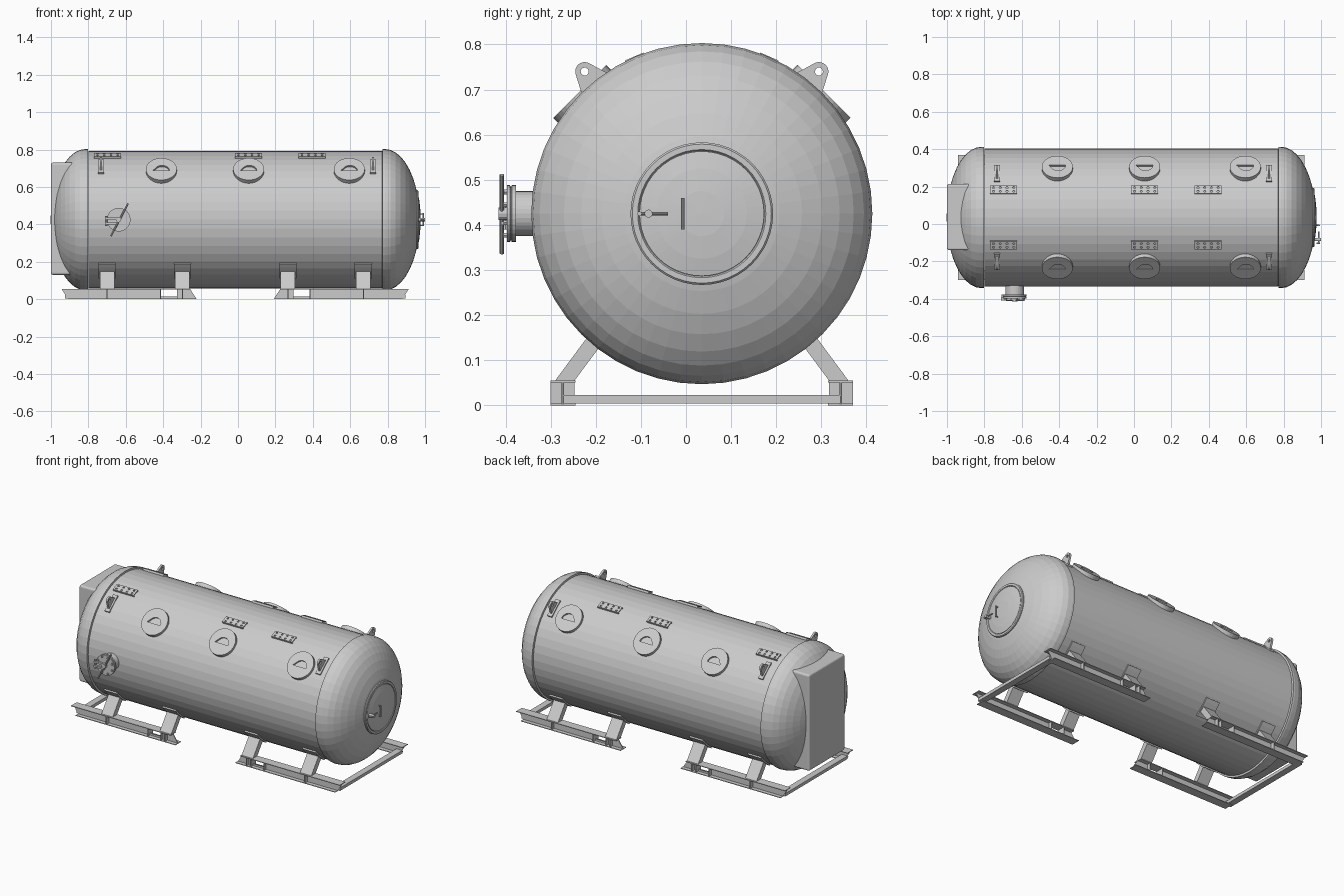
import bpy, bmesh
from math import sin, cos, pi, radians
from mathutils import Matrix, Vector

if "Cube" in bpy.data.objects:
    bpy.data.objects.remove(bpy.data.objects["Cube"])

CY, CZ, MX = 0.035, 0.425, -0.015      # tank axis and lengthwise middle


def finish(bm, name, mat=Matrix()):
    bmesh.ops.transform(bm, matrix=mat, verts=bm.verts)
    bmesh.ops.recalc_face_normals(bm, faces=bm.faces)
    me = bpy.data.meshes.new(name)
    bm.to_mesh(me)
    bm.free()
    ob = bpy.data.objects.new(name, me)
    bpy.context.collection.objects.link(ob)
    return ob


def box(name, lo, hi, mat=Matrix(), bevel=0):
    bm = bmesh.new()
    bmesh.ops.create_cube(bm, size=1)
    for v in bm.verts:
        v.co = Vector([(a + b) / 2 + c * (b - a) for a, b, c in zip(lo, hi, v.co)])
    if bevel:
        bmesh.ops.bevel(bm, geom=bm.edges[:], offset=bevel, segments=4, profile=0.5, affect='EDGES')
    return finish(bm, name, mat)


def lathe(name, prof, mat, n=32):
    """Spin (radius, height) points about local z."""
    bm = bmesh.new()
    vs = [bm.verts.new((r, 0, h)) for r, h in prof]
    es = [bm.edges.new(p) for p in zip(vs, vs[1:])]
    bmesh.ops.spin(bm, geom=vs + es, cent=(0, 0, 0), axis=(0, 0, 1), angle=2 * pi, steps=n)
    bmesh.ops.remove_doubles(bm, verts=bm.verts, dist=1e-5)
    return finish(bm, name, mat)


def plate(name, loops, z0, z1, mat=Matrix()):
    """Flat plate from an outline plus optional hole loops, extruded along local z."""
    bm = bmesh.new()
    for loop in loops:
        vs = [bm.verts.new((x, y, z0)) for x, y in loop]
        for i, v in enumerate(vs):
            bm.edges.new((v, vs[i - 1]))
    bmesh.ops.triangle_fill(bm, edges=bm.edges[:], use_beauty=True, normal=(0, 0, 1))
    ret = bmesh.ops.extrude_face_region(bm, geom=bm.faces[:], use_keep_orig=True)
    top = [g for g in ret['geom'] if isinstance(g, bmesh.types.BMVert)]
    bmesh.ops.translate(bm, vec=(0, 0, z1 - z0), verts=top)
    return finish(bm, name, mat)


def rod(name, a, b, r, n=10):
    a, b = Vector(a), Vector(b)
    d = b - a
    mat = Matrix.Translation(a) @ d.to_track_quat('Z', 'Y').to_matrix().to_4x4()
    return lathe(name, [(0, 0), (r, 0), (r, d.length), (0, d.length)], mat, n)


def circle(cx, cy, r, n=12, a0=0, a1=2 * pi, closed=True):
    m = n if closed else n - 1
    return [(cx + r * cos(a0 + (a1 - a0) * i / m), cy + r * sin(a0 + (a1 - a0) * i / m)) for i in range(n)]


def on_tank(x, deg, flip=False):
    """Frame on the tank axis whose z points outward; positive angles lean to the front."""
    m = Matrix.Translation((x, CY, CZ)) @ Matrix.Rotation(radians(deg), 4, 'X')
    return m @ Matrix.Diagonal((1, -1, 1, 1)) if flip else m


AXIS = Matrix.Translation((0, CY, CZ)) @ Matrix.Rotation(pi / 2, 4, 'Y')
YZX = Matrix(((0, 0, 1, 0), (1, 0, 0, 0), (0, 1, 0, 0), (0, 0, 0, 1)))   # plate in the y-z plane
XZ = Matrix(((1, 0, 0, 0), (0, 0, 1, 0), (0, 1, 0, 0), (0, 0, 0, 1)))    # plate in the x-z plane

# Tank shell and dished ends with overlapping rims
lathe("tank_shell", [(0.368, -0.80), (0.368, 0.77)], AXIS, 48)
for s, name in ((1, "right_dome"), (-1, "left_dome")):
    base = MX + s * 0.80
    prof = [(0.366, base - s * 0.014), (0.378, base - s * 0.012)]
    prof += [(0.378 * cos(i * pi / 20), base + s * 0.187 * sin(i * pi / 20)) for i in range(10)]
    lathe(name, prof + [(0, base + s * 0.187)], AXIS, 48)

# Equipment housing on the left end
box("end_housing", (-1.0, -0.14, 0.13), (-0.84, 0.215, 0.73), bevel=0.012)

# Round door on the right dome with grab bar and latch lever
lathe("door_ring", [(0.158, 0.92), (0.158, 0.960), (0.154, 0.964), (0.142, 0.964), (0.139, 0.960), (0.139, 0.93)], AXIS, 48)
lathe("door_panel", [(0.139, 0.93), (0.138, 0.963), (0.10, 0.970), (0.05, 0.975), (0, 0.976)], AXIS, 48)
rod("door_grab_bar", (0.99, -0.007, 0.39), (0.99, -0.007, 0.46), 0.004)
for z in (0.394, 0.456):
    rod("door_grab_post", (0.96, -0.007, z), (0.99, -0.007, z), 0.003)
rod("latch_pivot", (0.95, -0.083, 0.425), (1.0, -0.083, 0.425), 0.009, 12)
rod("latch_lever", (0.988, -0.105, 0.425), (0.988, -0.04, 0.425), 0.004)
rod("latch_tip", (0.975, -0.103, 0.425), (0.995, -0.103, 0.425), 0.005)

for s, deg in ((1, 1), (-1, -1)):
    flip = s < 0
    side = "front" if s > 0 else "back"

    # Shoulder ports: round pad with a D-shaped opening
    d_hole = [(-0.046, -0.012)] + circle(0.004, -0.012, 0.040, 9, 0.85 * pi, 0, False)
    for x in (-0.41, 0.057, 0.595):
        f = on_tank(x, 45 * s, flip)
        lathe(side + "_port_base", [(0.083, 0.345), (0.083, 0.3725), (0, 0.3725)], f, 32)
        plate(side + "_port_cover", [circle(0, 0, 0.083, 32), d_hole], 0.3722, 0.383, f)

    # Perforated tread plates near the top
    holes = [circle(-0.054 + 0.036 * i, yy, 0.006, 8) for i in range(4) for yy in (-0.011, 0.011)]
    for x in (-0.697, 0.057, 0.396):
        f = on_tank(x, 23.3 * s, flip)
        hx, hy = 0.072, 0.0225
        plate(side + "_tread", [[(-hx, -hy), (hx, -hy), (hx, hy), (-hx, hy)]] + holes, 0.374, 0.379, f)
        for e in (-1, 1):
            box(side + "_tread_edge", (-hx, e * 0.021 - 0.0015, 0.358), (hx, e * 0.021 + 0.0015, 0.379), f)

    # Lifting lugs on small backing pads
    for x in (-0.733, 0.722):
        f = on_tank(x, 39.5 * s, flip)
        box(side + "_lug_pad", (-0.016, -0.055, 0.355), (0.016, 0.055, 0.373), f)
        outline = [(-0.042, 0.36), (0.042, 0.36)] + circle(0, 0.408, 0.021, 11, 0.1 * pi, 0.9 * pi, False)
        plate(side + "_lifting_lug", [outline, circle(0, 0.408, 0.009, 10)], -0.006, 0.006, f @ YZX)

    # Skid runners, legs and saddle pads, mirrored lengthwise
    def Y(y):
        return y if s > 0 else 2 * CY - y
    for e in (1, -1):
        def X(x):
            return x if e > 0 else 2 * MX - x

        def span(name, x0, x1, y0, y1, z0, z1):
            xs, ys = sorted((X(x0), X(x1))), sorted((Y(y0), Y(y1)))
            box(name, (xs[0], ys[0], z0), (xs[1], ys[1], z1))
        span(side + "_runner_top", -0.942, -0.255, -0.30, -0.245, 0.051, 0.055)
        span(side + "_runner_bottom", -0.91, -0.222, -0.30, -0.245, 0, 0.004)
        ya, yb = sorted((Y(-0.276), Y(-0.270)))
        for web in ([(-0.91, 0.002), (-0.415, 0.002), (-0.415, 0.053), (-0.942, 0.053)],
                    [(-0.325, 0.002), (-0.222, 0.002), (-0.255, 0.053), (-0.325, 0.053)],
                    [(-0.415, 0.002), (-0.325, 0.002), (-0.325, 0.015), (-0.415, 0.015)]):
            plate(side + "_runner_web", [[(X(x), z) for x, z in web]], ya, yb, XZ)
        for px in (-0.415, -0.325):
            span(side + "_fork_pocket_wall", px - 0.002, px + 0.002, -0.298, -0.247, 0.002, 0.053)
        for lx in (-0.70, -0.297):
            span(side + "_stiffener", lx - 0.003, lx + 0.003, -0.30, -0.272, 0.002, 0.053)
            leg = [(-0.290, 0.055), (-0.247, 0.055), (-0.165, 0.165), (-0.190, 0.19)]
            c = X(lx)
            plate(side + "_leg", [[(Y(y), z) for y, z in leg]], c - 0.039, c + 0.039, YZX)
            arc = [(r, radians(a)) for r, a in
                   [(0.376, 33 + 3.6 * i) for i in range(6)] + [(0.36, 51 - 3.6 * i) for i in range(6)]]
            plate(side + "_saddle_pad", [[(Y(CY - r * sin(a)), CZ - r * cos(a)) for r, a in arc]],
                  c - 0.046, c + 0.046, YZX)

# Cross tubes joining the runner ends
for x in (-0.905, 0.875):
    box("cross_tube", (x - 0.02, -0.272, 0.004), (x + 0.02, 0.342, 0.023))

# Service hatch on the front: neck, flange, cover, bolts, cross handle, hinge
HX, HZ = -0.638, 0.425
hatch = Matrix.Translation((HX, 0, HZ)) @ Matrix.Rotation(pi / 2, 4, 'X')
lathe("hatch_neck", [(0.05, 0.31), (0.05, 0.38)], hatch)
lathe("hatch_flange", [(0.05, 0.377), (0.063, 0.377), (0.063, 0.386), (0.060, 0.387), (0.060, 0.389),
                       (0.063, 0.390), (0.063, 0.397), (0, 0.397)], hatch)
for i in range(8):
    a = (i + 0.5) * pi / 4
    x, z = HX + 0.052 * cos(a), HZ + 0.052 * sin(a)
    rod("hatch_bolt", (x, -0.395, z), (x, -0.404, z), 0.006, 6)
rod("hatch_hub", (HX, -0.395, HZ), (HX, -0.415, HZ), 0.014, 12)
rod("hatch_handle", (HX - 0.042, -0.408, HZ - 0.088), (HX + 0.05, -0.408, HZ + 0.086), 0.005)
rod("hatch_hinge_pin", (-0.705, -0.40, 0.39), (-0.705, -0.40, 0.445), 0.007)
for z in (0.405, 0.432):
    box("hatch_hinge_arm", (-0.71, -0.409, z - 0.005), (HX, -0.394, z + 0.005))
box("hatch_hinge_bracket", (-0.708, -0.392, 0.405), (-0.67, -0.378, 0.432))
